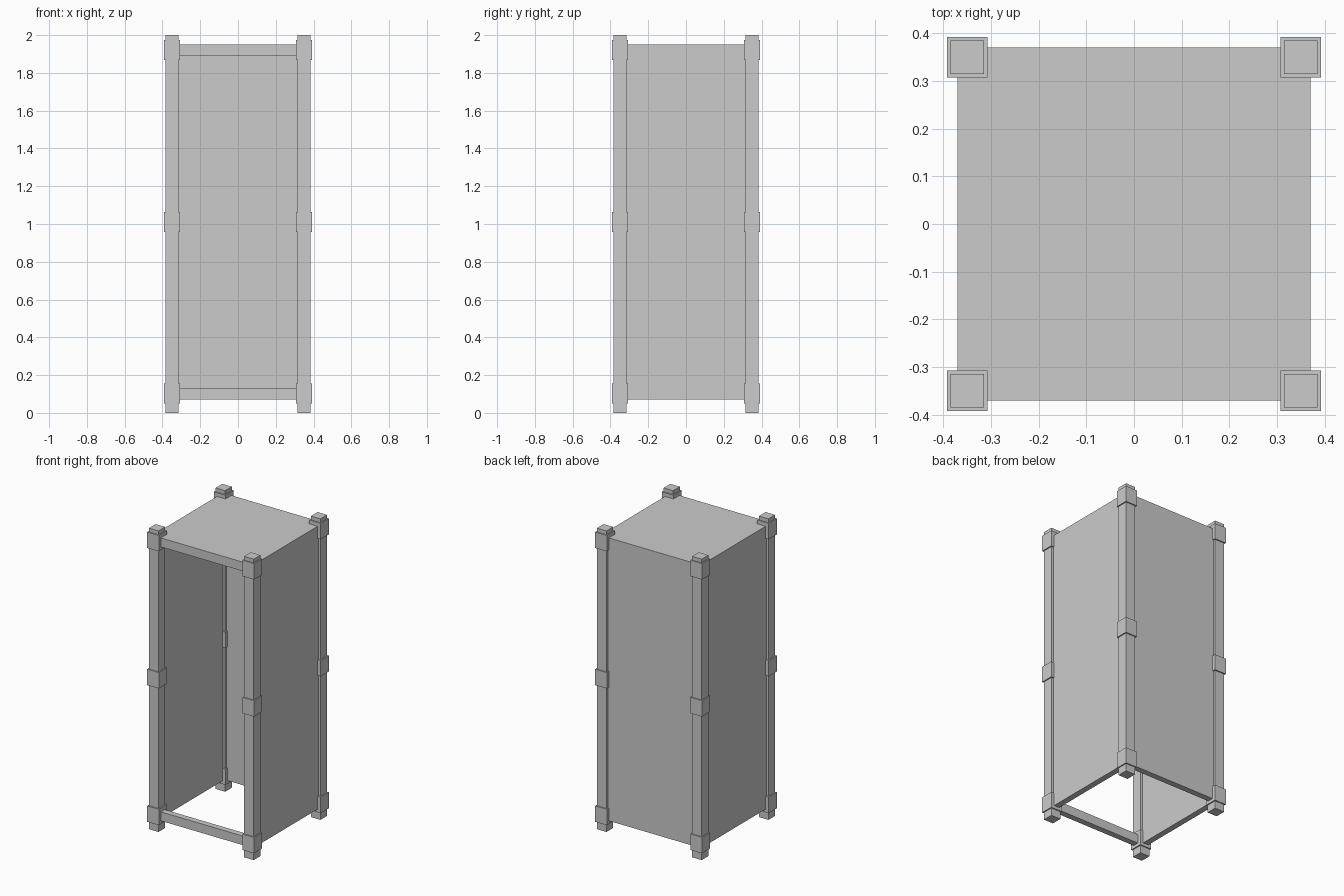
import bpy

if "Cube" in bpy.data.objects:
    bpy.data.objects.remove(bpy.data.objects["Cube"])

def box(name, lo, hi):
    """Axis-aligned box from its low corner to its high corner."""
    size = [b - a for a, b in zip(lo, hi)]
    mid = [(a + b) / 2 for a, b in zip(lo, hi)]
    bpy.ops.mesh.primitive_cube_add(size=1, location=mid)
    ob = bpy.context.object
    ob.name = name
    ob.scale = size
    bpy.ops.object.transform_apply(location=False, rotation=False, scale=True)
    return ob

C = 0.35            # post centre offset
POST = 0.035        # post half width
COLLAR = 0.0427     # collar half width
OUT, INN = 0.37, 0.33   # panel outer and inner faces
Z0, Z1 = 0.07, 1.95     # panel bottom and top

# Corner posts with three collars each
for sx, side in ((-1, "left"), (1, "right")):
    for sy, end in ((-1, "front"), (1, "back")):
        x, y = sx * C, sy * C
        box(f"{end}_{side}_post", (x - POST, y - POST, 0), (x + POST, y + POST, 2))
        for label, z in (("lower", 0.103), ("middle", 1.011), ("upper", 1.922)):
            box(f"{end}_{side}_{label}_collar",
                (x - COLLAR, y - COLLAR, z - 0.053),
                (x + COLLAR, y + COLLAR, z + 0.053))

# Side and back wall panels set between the posts
box("left_panel", (-OUT, -C, Z0), (-INN, C, Z1))
box("right_panel", (INN, -C, Z0), (OUT, C, Z1))
box("back_panel", (-C, INN, Z0), (C, OUT, Z1))

# Roof slab, whose front edge forms the top rail
box("roof", (-OUT, -OUT, Z1 - 0.06), (OUT, OUT, Z1))

# Bottom rail across the open front
box("front_bottom_rail", (-C, -OUT, Z0), (C, -INN, Z0 + 0.06))
